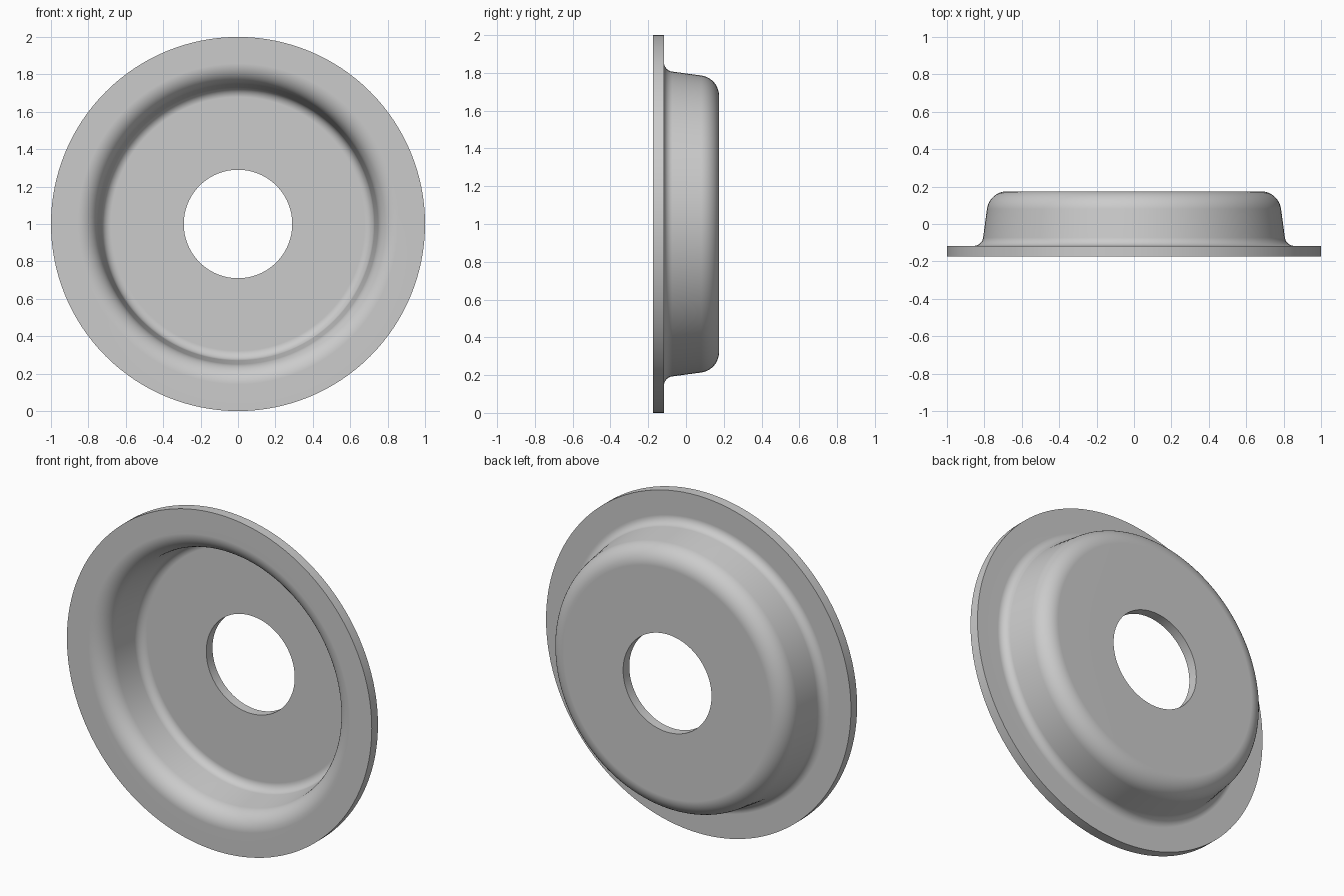
import bpy, bmesh, math
from mathutils import Vector

if "Cube" in bpy.data.objects:
    bpy.data.objects.remove(bpy.data.objects["Cube"], do_unlink=True)

HALF_DEPTH, THICK = 0.175, 0.058
HOLE_R, RIM_R = 0.29, 1.0
SMALL_R, LARGE_R = 0.051, 0.109
STEPS, SEGMENTS = 10, 128


def wall(y, inset=0.0):
    """Point on the slightly tapered cup wall, as (radius, y)."""
    return Vector((0.797 - inset - 0.135 * y, y))


def fillet(a, corner, b, radius):
    """Points of a tangent arc that rounds the corner between a and b."""
    u, v = (a - corner).normalized(), (b - corner).normalized()
    half = u.angle(v) / 2
    centre = corner + (u + v).normalized() * radius / math.sin(half)
    start = corner + u * radius / math.tan(half) - centre
    end = corner + v * radius / math.tan(half) - centre
    sweep = start.angle(end)
    return [centre + (start * math.sin((1 - t) * sweep)
                      + end * math.sin(t * sweep)) / math.sin(sweep)
            for t in (i / STEPS for i in range(STEPS + 1))]


def shell(floor_y, flange_y, inset, floor_r, flange_r):
    """One skin of the pressed sheet, from the hole to the outer rim."""
    hole, rim = Vector((HOLE_R, floor_y)), Vector((RIM_R, flange_y))
    top, foot = wall(floor_y, inset), wall(flange_y, inset)
    return ([hole] + fillet(hole, top, foot, floor_r)
            + fillet(top, foot, rim, flange_r) + [rim])


# Closed cross-section: back skin out to the rim, front skin back to the hole
back = shell(HALF_DEPTH, THICK - HALF_DEPTH, 0, LARGE_R, SMALL_R)
front = shell(HALF_DEPTH - THICK, -HALF_DEPTH, THICK, SMALL_R, LARGE_R)
profile = back + front[::-1]

# Revolve the section around the y axis
bm = bmesh.new()
verts = [bm.verts.new((p.x, p.y, 1.0)) for p in profile]
edges = [bm.edges.new((v, verts[i - 1])) for i, v in enumerate(verts)]
bmesh.ops.spin(bm, geom=verts + edges, cent=(0, 0, 1), axis=(0, 1, 0),
               angle=math.tau, steps=SEGMENTS, use_duplicate=False)
bmesh.ops.remove_doubles(bm, verts=bm.verts, dist=0.0001)
bmesh.ops.recalc_face_normals(bm, faces=bm.faces)
mesh = bpy.data.meshes.new("flanged_cup")
bm.to_mesh(mesh)
bm.free()
cup = bpy.data.objects.new("flanged_cup", mesh)
bpy.context.collection.objects.link(cup)

# Plain grey metal
grey = bpy.data.materials.new("grey_metal")
grey.use_nodes = True
colour = (0.6, 0.6, 0.6, 1)
grey.diffuse_color = colour
grey.node_tree.nodes["Principled BSDF"].inputs["Base Color"].default_value = colour
mesh.materials.append(grey)

# Smooth bends, crisp rim and hole edges, flat plates
bpy.ops.object.select_all(action="DESELECT")
cup.select_set(True)
bpy.context.view_layer.objects.active = cup
bpy.ops.object.shade_smooth_by_angle(angle=math.radians(35))
weighted = cup.modifiers.new("flat_plates", "WEIGHTED_NORMAL")
weighted.keep_sharp = True
